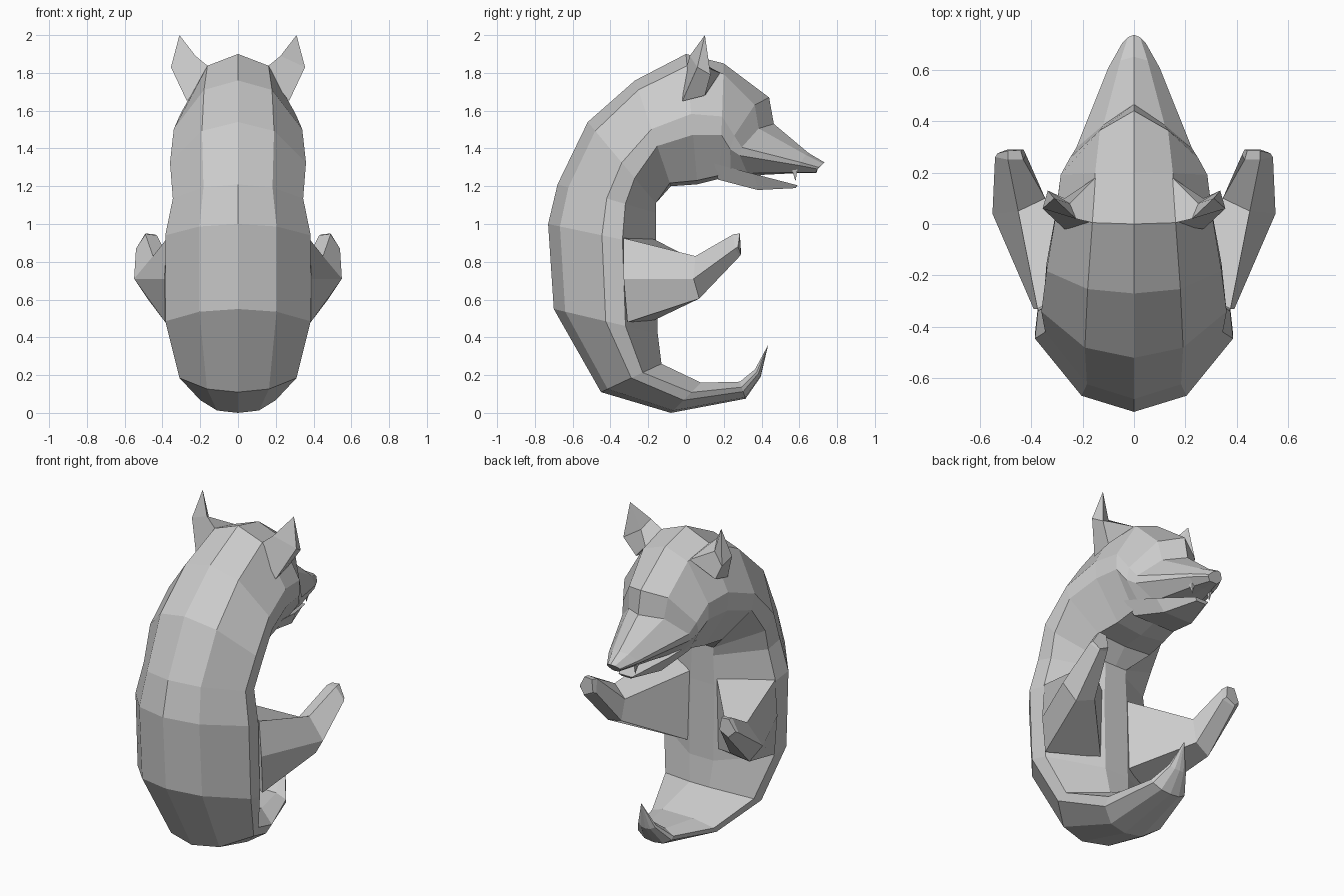
import bpy, bmesh

# Half cross-sections: (fraction of half width, fraction of way from back to belly)
TAIL = [(0, 0), (.53, .08), (.95, .42), (1, .68), (.5, 1), (0, 1)]
BODY = [(0, 0), (.53, .11), (1, .5), (.97, .69), (.21, 1), (0, 1)]
HEAD = [(0, 0), (.53, .09), (1, .46), (1, .62), (.55, .97), (0, 1)]
JAW = [(0, 0), (1, 0), (.7, 1), (0, 1)]


def ring(profile, back, belly, w, sweep=0):
    half = [(x * w, back[0] + (belly[0] - back[0]) * t - sweep * x, back[1] + (belly[1] - back[1]) * t)
            for x, t in profile]
    return half + [(-x, y, z) for x, y, z in half[-2:0:-1]]


def loft(name, rings, tip=None, mirror=False):
    bm = bmesh.new()
    loops = [[bm.verts.new(p) for p in r] for r in rings]
    n = len(loops[0])
    for a, b in zip(loops, loops[1:]):
        for i in range(n):
            j = (i + 1) % n
            bm.faces.new((a[i], a[j], b[j], b[i]))
    bm.faces.new(loops[0])
    if tip:
        t = bm.verts.new(tip)
        for i in range(n):
            bm.faces.new((loops[-1][i], loops[-1][(i + 1) % n], t))
    else:
        bm.faces.new(loops[-1])
    bmesh.ops.recalc_face_normals(bm, faces=bm.faces)
    me = bpy.data.meshes.new(name)
    bm.to_mesh(me)
    bm.free()
    ob = bpy.data.objects.new(name, me)
    bpy.context.collection.objects.link(ob)
    if mirror:
        ob.modifiers.new("mirror", 'MIRROR').use_mirror_merge = False
    return ob


# Curled tail: back point, belly point (y, z), half width
tail = [
    ((.395, .19), (.365, .23), .06),
    ((.315, .075), (.285, .165), .12),
    ((-.08, .0), (.08, .16), .21),
]
# Torso from hips to neck
torso = [
    ((-.45, .11), (-.13, .26), .31),
    ((-.70, .55), (-.15, .42), .385),
    ((-.73, 1.0), (-.16, .88), .385),
    ((-.68, 1.21), (-.16, 1.06), .345),
    ((-.52, 1.54), (-.16, 1.11), .36),
]
# Head from neck to nose, with the brow swept back at the sides
head = [
    ((-.27, 1.76), (-.08, 1.20), .34, 0),
    ((.0, 1.90), (.06, 1.21), .305, 0),
    ((.20, 1.85), (.18, 1.24), .285, 0),
    ((.44, 1.67), (.30, 1.23), .25, .12),
    ((.465, 1.53), (.40, 1.26), .225, .14),
    ((.65, 1.375), (.60, 1.27), .10, .02),
    ((.735, 1.325), (.69, 1.27), .045, .01),
]
rings = ([ring(TAIL, *s) for s in tail] + [ring(BODY, *s) for s in torso]
         + [ring(HEAD, *s) for s in head])
loft("body", rings[1:])

# Upturned end of the tail
loft("tail_tip", [rings[1], rings[0]], tip=(0, .435, .36))

# Lower jaw
loft("lower_jaw", [ring(JAW, (.15, 1.32), (.17, 1.235), .20),
                   ring(JAW, (.36, 1.265), (.38, 1.18), .14),
                   ring(JAW, (.59, 1.205), (.58, 1.19), .045)])

# Fangs
loft("fang", [[(.055, .56, 1.29), (.075, .56, 1.29), (.075, .59, 1.29), (.055, .59, 1.29)]],
     tip=(.06, .58, 1.225), mirror=True)

# Arms: shoulder, elbow and hand sections (outer, top, inner top, inner bottom, bottom)
loft("arm", [
    [(.39, -.33, .71), (.375, -.33, .925), (.09, -.17, .92), (.10, -.17, .49), (.385, -.31, .48)],
    [(.55, .04, .71), (.45, .05, .83), (.345, .10, .78), (.37, .10, .64), (.48, .07, .605)],
    [(.54, .26, .87), (.49, .25, .945), (.43, .25, .94), (.42, .27, .86), (.49, .285, .83)],
    [(.53, .275, .88), (.49, .285, .95), (.44, .285, .945), (.43, .29, .87), (.49, .29, .84)],
], mirror=True)

# Ears
loft("ear", [
    [(.14, .0, 1.82), (.27, -.02, 1.65), (.27, .10, 1.68), (.15, .18, 1.80)],
    [(.225, .02, 1.89), (.355, .06, 1.83), (.335, .13, 1.79), (.25, .08, 1.84)],
], tip=(.31, .1, 2.0), mirror=True)
